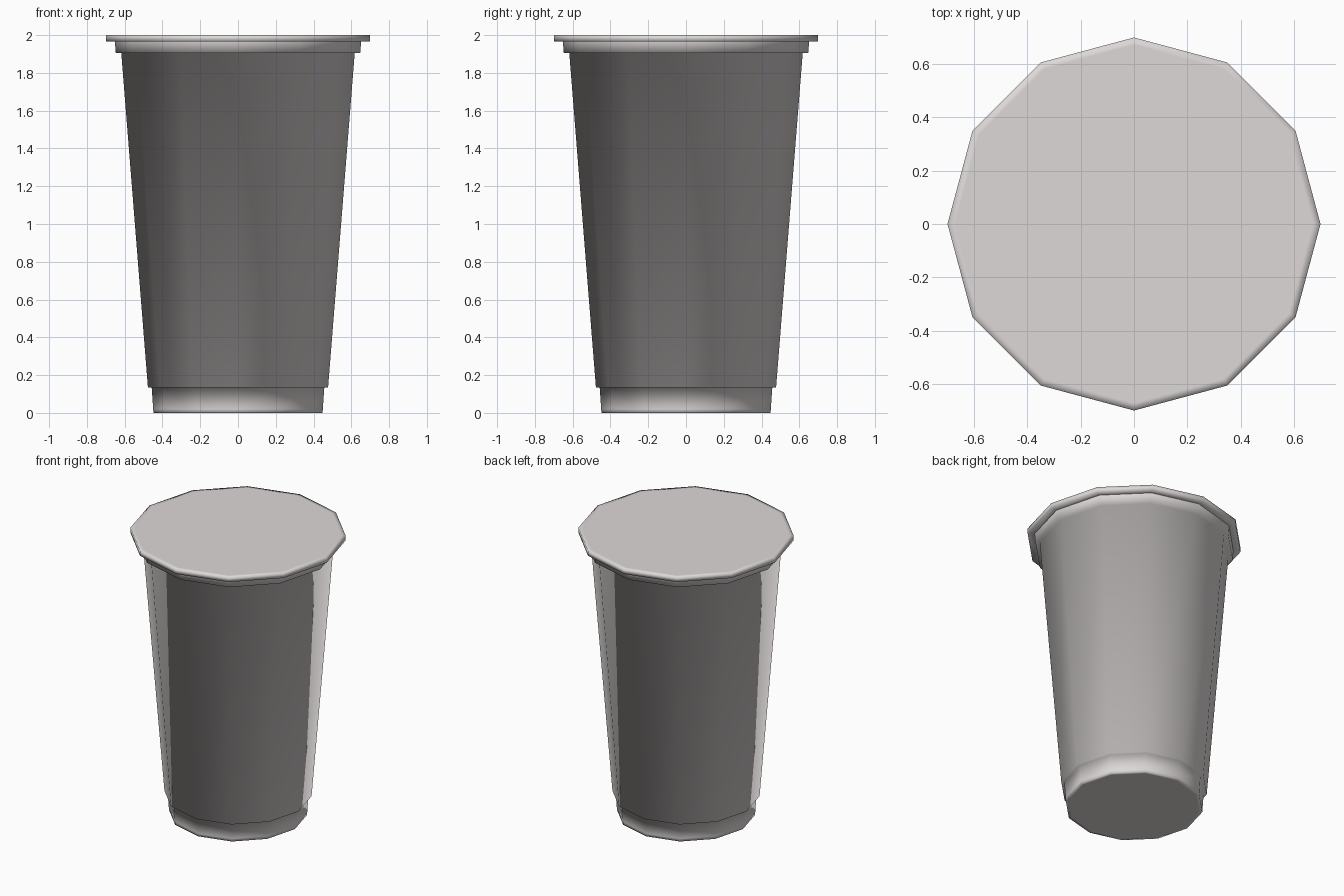
import bpy
import bmesh
from math import cos, sin, pi

default_cube = bpy.data.objects.get("Cube")
if default_cube:
    bpy.data.objects.remove(default_cube, do_unlink=True)

SIDES = 12

# One pale plastic for the whole cup
plastic = bpy.data.materials.new("pale warm grey plastic")
plastic.use_nodes = True
colour = (0.72, 0.69, 0.68, 1)
plastic.diffuse_color = colour
plastic.node_tree.nodes["Principled BSDF"].inputs["Base Color"].default_value = colour


def lathe(name, profile, cap_start=False, cap_end=False):
    """Spin a (radius, height) profile, listed bottom to top, into a smooth object."""
    bm = bmesh.new()
    rings = []
    for radius, height in profile:
        angles = [2 * pi * i / SIDES for i in range(SIDES)]
        rings.append([bm.verts.new((radius * cos(a), radius * sin(a), height)) for a in angles])
    for low, high in zip(rings, rings[1:]):
        for i in range(SIDES):
            j = (i + 1) % SIDES
            bm.faces.new((low[i], low[j], high[j], high[i]))
    if cap_start:
        bm.faces.new(rings[0][::-1])
    if cap_end:
        bm.faces.new(rings[-1])
    for face in bm.faces:
        face.smooth = True
    mesh = bpy.data.meshes.new(name)
    bm.to_mesh(mesh)
    bm.free()
    mesh.materials.append(plastic)
    obj = bpy.data.objects.new(name, mesh)
    bpy.context.collection.objects.link(obj)
    return obj


# Foot, tapered wall and the collar under the lid
lathe("cup_body", [
    (0.425, 0), (0.448, 0), (0.449, 0.02),
    (0.457, 0.135), (0.477, 0.135),
    (0.618, 1.905), (0.647, 1.905), (0.652, 1.965),
], cap_start=True)

# Flat lid with a softened, overhanging rim
lathe("lid", [
    (0.645, 1.965), (0.698, 1.965), (0.698, 2), (0.67, 2),
], cap_end=True)
